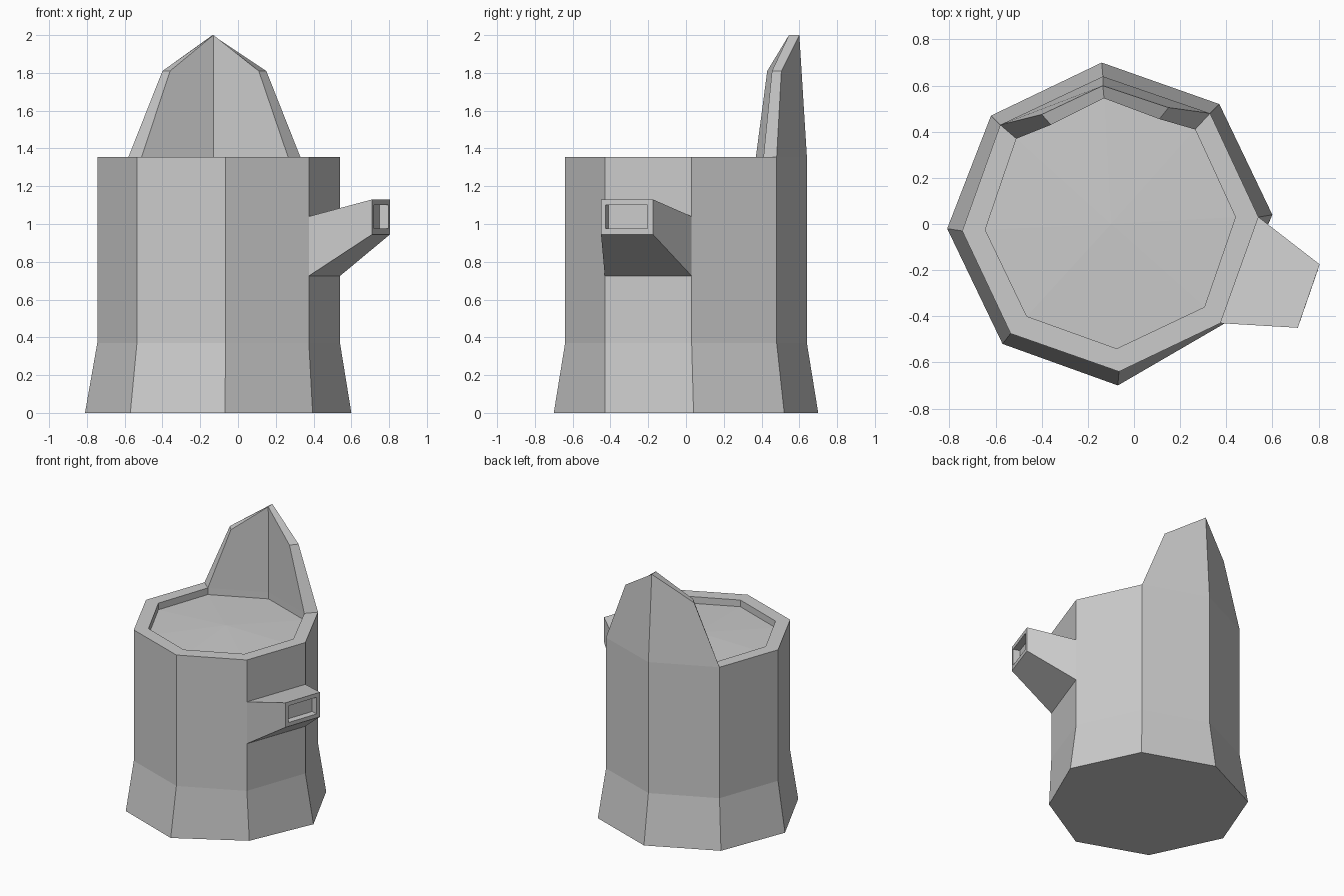
import bpy, bmesh

if "Cube" in bpy.data.objects:
    bpy.data.objects.remove(bpy.data.objects["Cube"])

# Plan outlines, starting at the back point and going clockwise from above
foot = [(-.14, .70), (.37, .52), (.60, .04), (.395, -.43),
        (-.07, -.70), (-.57, -.52), (-.81, -.02), (-.62, .47)]
wall = [(-.135, .64), (.33, .48), (.54, .03), (.375, -.43),
        (-.065, -.64), (-.535, -.475), (-.745, -.03), (-.58, .43)]
inner = [(-.13, .55), (.265, .41), (.44, .03), (.305, -.36),
         (-.075, -.54), (-.465, -.40), (-.645, -.025), (-.51, .37)]
N, RIM, FLOOR = 8, 1.355, 1.305
B_LOW, B_TOP = .725, 1.04      # branch opening heights
BRANCH_SIDE = 2                # wall side carrying the branch


def finish(name, bm):
    bmesh.ops.remove_doubles(bm, verts=bm.verts, dist=1e-4)
    bmesh.ops.recalc_face_normals(bm, faces=bm.faces)
    me = bpy.data.meshes.new(name)
    bm.to_mesh(me)
    bm.free()
    ob = bpy.data.objects.new(name, me)
    bpy.context.collection.objects.link(ob)
    return ob


def ring(bm, outline, z):
    return [bm.verts.new((x, y, z)) for x, y in outline]


def bridge(bm, a, b, skip=()):
    n = len(a)
    for i in range(n):
        if i not in skip:
            j = (i + 1) % n
            bm.faces.new((a[i], a[j], b[j], b[i]))


# Trunk, sunken cut top and splintered back in one closed surface
bm = bmesh.new()
levels = [ring(bm, foot, 0)] + [ring(bm, wall, z) for z in (.37, B_LOW, B_TOP, RIM)]
bm.faces.new(levels[0])
for k in range(4):
    bridge(bm, levels[k], levels[k + 1], (BRANCH_SIDE,) if k == 2 else ())
lip = ring(bm, inner, RIM)
floor = ring(bm, inner, FLOOR)
bridge(bm, levels[4], lip, (7, 0))
bridge(bm, lip, floor)
centre = bm.verts.new((-.10, 0, FLOOR + .02))
for i in range(N):
    bm.faces.new((floor[i], floor[(i + 1) % N], centre))

# Splinter: left shoulder, peak, right shoulder
out_top = [bm.verts.new(p) for p in ((-.40, .475, 1.81), (-.135, .60, 2), (.15, .505, 1.81))]
in_top = [bm.verts.new(p) for p in ((-.36, .43, 1.81), (-.13, .545, 2), (.11, .455, 1.81))]
out_base = [levels[4][i] for i in (7, 0, 1)]
in_base = [lip[i] for i in (7, 0, 1)]
for i in range(2):
    bm.faces.new((out_base[i], out_base[i + 1], out_top[i + 1], out_top[i]))
    bm.faces.new((in_base[i], in_base[i + 1], in_top[i + 1], in_top[i]))
    bm.faces.new((out_top[i], out_top[i + 1], in_top[i + 1], in_top[i]))
for i in (0, 2):
    bm.faces.new((out_base[i], in_base[i], in_top[i], out_top[i]))

# Branch stub with a recessed end
def rect(p, q, lo, hi):
    return [bm.verts.new((*c, z)) for c, z in ((p, lo), (q, lo), (q, hi), (p, hi))]

loops = [rect(wall[3], wall[2], B_LOW, B_TOP),
         rect((.71, -.45), (.805, -.175), .945, 1.13),
         rect((.719, -.425), (.796, -.203), .975, 1.10),
         rect((.672, -.409), (.749, -.187), .975, 1.10)]
for a, b in zip(loops, loops[1:]):
    bridge(bm, a, b)
bm.faces.new(loops[-1])
finish("tree_stump", bm)
